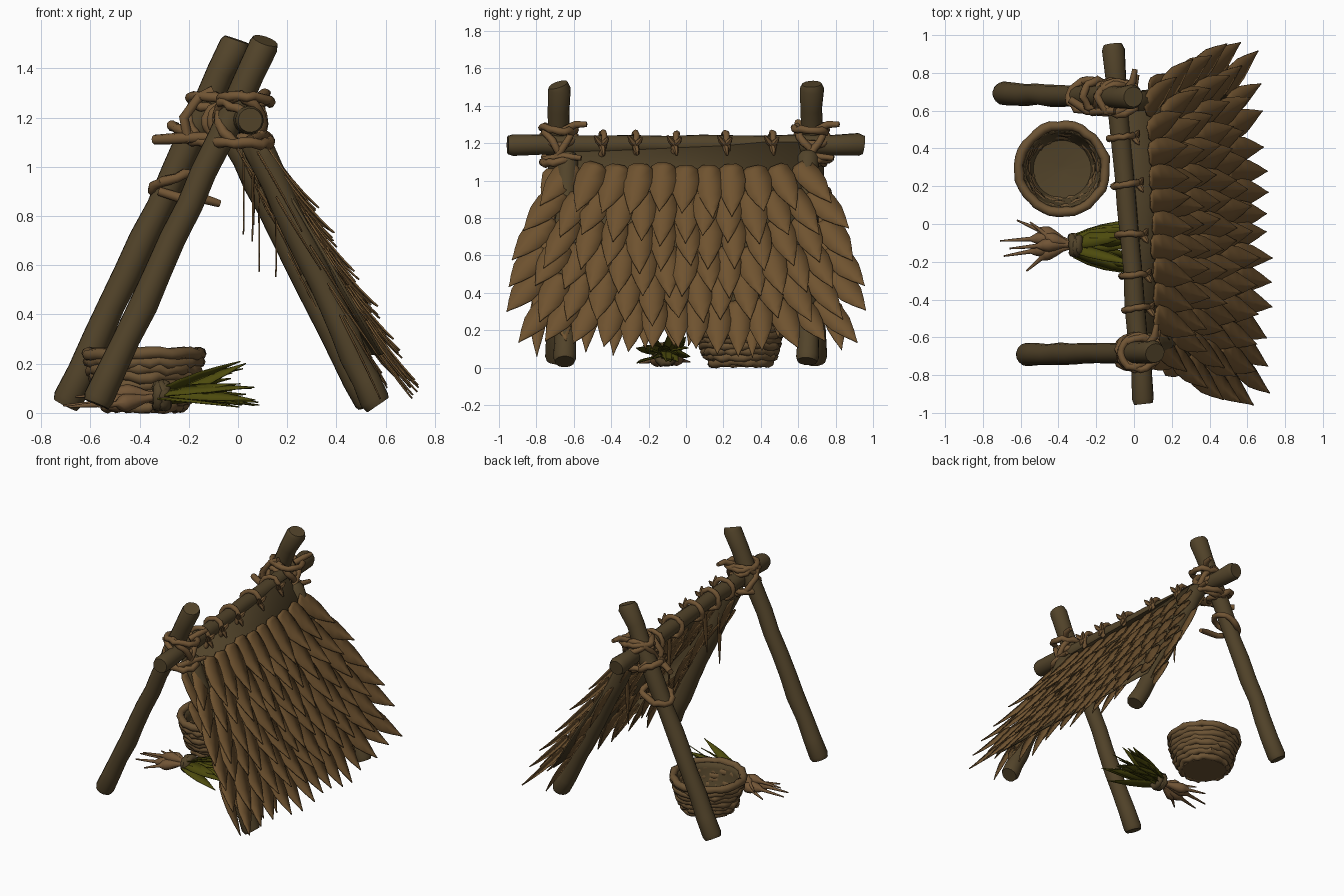
import bpy, bmesh, math, random
from mathutils import Vector as V

if "Cube" in bpy.data.objects:
    bpy.data.objects.remove(bpy.data.objects["Cube"])

random.seed(4)
R = random.uniform


def material(name, rgb):
    m = bpy.data.materials.new(name)
    m.diffuse_color = (*rgb, 1)
    m.use_nodes = True
    m.node_tree.nodes["Principled BSDF"].inputs["Base Color"].default_value = m.diffuse_color
    return m


WOOD = material("dark wood", (0.085, 0.057, 0.023))
THATCH = material("dry thatch", (0.160, 0.086, 0.029))
ROPE = material("rope", (0.165, 0.090, 0.034))
BASKET = material("basket weave", (0.150, 0.087, 0.034))
ROOT = material("roots", (0.165, 0.089, 0.036))
GREEN = material("green leaves", (0.074, 0.070, 0.004))


def finish(name, bm, mat, solid=0, angle=50):
    bmesh.ops.recalc_face_normals(bm, faces=bm.faces)
    me = bpy.data.meshes.new(name)
    bm.to_mesh(me)
    bm.free()
    ob = bpy.data.objects.new(name, me)
    bpy.context.collection.objects.link(ob)
    me.materials.append(mat)
    if solid:
        mod = ob.modifiers.new("thickness", "SOLIDIFY")
        mod.thickness, mod.offset = solid, 0
    bpy.ops.object.select_all(action="DESELECT")
    ob.select_set(True)
    bpy.context.view_layer.objects.active = ob
    bpy.ops.object.shade_smooth_by_angle(angle=math.radians(angle))
    return ob


def tube(bm, pts, radii, n=10, closed=False, u=None):
    """Round section swept along points."""
    pts = [V(p) for p in pts]
    k = len(pts)
    rings = []
    for i, p in enumerate(pts):
        a = pts[i - 1] if (i or closed) else p
        b = pts[(i + 1) % k] if (i < k - 1 or closed) else p
        t = (b - a).normalized()
        if u is None:
            u = t.orthogonal()
        u = (u - t * u.dot(t)).normalized()
        w = t.cross(u)
        rings.append([bm.verts.new(p + (u * math.cos(q) + w * math.sin(q)) * radii[i])
                      for q in (2 * math.pi * j / n for j in range(n))])
    for i in range(k if closed else k - 1):
        A, B = rings[i], rings[(i + 1) % k]
        for j in range(n):
            bm.faces.new((A[j], A[(j + 1) % n], B[(j + 1) % n], B[j]))
    if not closed:
        bm.faces.new(rings[0])
        bm.faces.new(rings[-1])


def pole(name, a, b, r):
    """Knobbly branch, a little thicker at its worn ends."""
    a, b = V(a), V(b)
    ts = [0, 0.015] + [i / 11 for i in range(1, 11)] + [0.985, 1]
    pts = [a.lerp(b, t) + V((R(-1, 1), R(-1, 1), R(-1, 1))) * 0.004 for t in ts]
    rad = [r * R(0.96, 1.05) * (1 + 0.13 * abs(2 * t - 1) ** 3) for t in ts]
    rad[0] = rad[-1] = r * 0.95
    bm = bmesh.new()
    tube(bm, pts, rad, 14)
    finish(name, bm, WOOD)


def loop(bm, c, axis, ru, rv, thick, wob=0.008, n=20, u=None, side=8):
    """Closed rope ring around an axis; ru and rv are its two radii."""
    axis = V(axis).normalized()
    u = (V(u) - axis * V(u).dot(axis)).normalized() if u else axis.orthogonal().normalized()
    w = axis.cross(u)
    pts = []
    for i in range(n):
        q = 2 * math.pi * i / n
        pts.append(V(c) + u * math.cos(q) * ru + w * math.sin(q) * rv
                   + V((R(-1, 1), R(-1, 1), R(-1, 1))) * wob)
    tube(bm, pts, [thick * R(0.9, 1.1) for _ in pts], side, True, axis)


def leaf(bm, o, d, n, length, width, curl, sway=0.0):
    """Pointed leaf with a slight midrib, bent along its normal."""
    o, d, n = V(o), V(d).normalized(), V(n)
    s = d.cross(n).normalized()
    n = s.cross(d).normalized()
    rows = []
    for t, w in ((0, .45), (.07, .85), (.3, 1), (.55, .86), (.78, .46), (.92, .16), (1, .02)):
        p = o + d * length * t + n * curl * t * t + s * sway * t * t
        h = s * width * w / 2
        rows.append([bm.verts.new(q) for q in (p - h, p + n * width * w * 0.04, p + h)])
    for A, B in zip(rows, rows[1:]):
        for j in (0, 1):
            bm.faces.new((A[j], A[j + 1], B[j + 1], B[j]))


# Frame: ridge pole, tall leaning legs, short legs under the roof
pole("ridge_pole", (0.052, -0.95, 1.19), (-0.115, 0.95, 1.19), 0.052)
pole("front_tall_leg", (-0.575, -0.69, 0.035), (0.115, -0.68, 1.515), 0.056)
pole("back_tall_leg", (-0.70, 0.69, 0.035), (-0.005, 0.67, 1.515), 0.056)
pole("front_roof_leg", (0.565, -0.65, 0.035), (0.06, -0.64, 1.13), 0.056)
pole("back_roof_leg", (0.535, 0.65, 0.035), (-0.02, 0.65, 1.13), 0.056)


# Roof backing sheet
def roof(y, z, lift=0.0):
    return V((0.085 - 0.045 * y + (1.1 - z) * 0.575 + lift * 0.865, y, z + lift * 0.5))


bm = bmesh.new()
grid = [[bm.verts.new(roof(sy * w, z, -0.025)) for sy in (-1, 1)]
        for z, w in ((1.215, .6), (1.0, .66), (.6, .74), (.25, .76))]
for A, B in zip(grid, grid[1:]):
    bm.faces.new((A[0], A[1], B[1], B[0]))
finish("roof_backing", bm, WOOD, 0.012)

# Thatch: six overlapping rows, fanned outwards at both ends
N = V((0.865, 0, 0.5))
bm = bmesh.new()
for i, hw in enumerate((.60, .67, .73, .77, .785, .71)):
    z = 1.085 - 0.144 * i
    count = round(2 * hw / 0.118) + i % 2
    for k in range(count + 1):
        f = 2 * k / count - 1
        a = math.radians(35) * f * abs(f) + R(-.05, .05)
        d = V((0.5 * math.cos(a), math.sin(a), -0.865 * math.cos(a)))
        leaf(bm, roof(f * hw, z + R(-.012, .012), 0.004 * (k % 2) - .004), d, N,
             R(.31, .36), R(.135, .155), R(.03, .06), R(-.02, .02))
finish("thatch_leaves", bm, THATCH, 0.007)

# Ragged strips on the inside, and long ones hanging free
bm = bmesh.new()
for z in (1.1, .92, .74, .56, .42):
    for k in range(12):
        y = (k / 5.5 - 1) * (0.78 - 0.15 * (z - .5)) + R(-.03, .03)
        leaf(bm, roof(y, z + R(-.04, .04), R(-.1, -.036)), (R(.42, .62), R(-.15, .15), -0.86),
             -N, R(.28, .38), R(.09, .14), R(-.01, .03), R(-.03, .03))
for y, z in ((-.6, .97), (.55, 1.0), (-.3, 1.1), (.1, 1.08), (.4, 1.12)):
    leaf(bm, roof(y, z, -0.04), (0.03, R(-.1, .1), -1), -N, R(.3, .42), 0.04, 0.01)
finish("inner_thatch_strips", bm, THATCH, 0.006)

# Joint lashings: crossed loops round the ridge and legs with loose ends
LEAN = V((0.69, 0, 1.47))
for name, y, xr, xl in (("front", -.68, .03, -.01), ("back", .67, -.09, -.12)):
    bm = bmesh.new()
    xm = (xr + xl) / 2
    loop(bm, (xm + .02, y, 1.275), (.1, .12, 1), .105, .085, .02, u=(1, 0, 0))
    loop(bm, (xm + .01, y, 1.105), (.05, -.1, 1), .115, .09, .02, u=(1, 0, 0))
    for s in (-1, 1):
        loop(bm, (xm, y, 1.19), (.25, s * .8, .6), .095, .12, .02, u=(1, 0, 0))
    loop(bm, (xm, y, 1.23), LEAN, .09, .085, .019)
    tube(bm, [(xm + .06, y + .03, 1.27), (xm + .1, y + .09, 1.3), (xm + .11, y + .15, 1.3)],
         [.02, .02, .014], 8)
    tube(bm, [(xm + .04, y - .08, 1.11), (xm + .1, y + .02, 1.13), (xm + .12, y + .12, 1.12)],
         [.02, .02, .014], 8)
    finish(name + "_lashing", bm, ROPE)

# Spare rope on the back tall leg
bm = bmesh.new()
loop(bm, (-.25, .68, .94), (-.35, .25, 1), .1, .085, .021, u=(1, 0, 0))
loop(bm, (-.19, .68, 1.13), LEAN, .08, .08, .02)
tube(bm, [(-.34, .66, 1.11), (-.25, .60, 1.115), (-.15, .59, 1.12), (-.03, .6, 1.12)],
     [.02, .023, .021, .018], 8)
tube(bm, [(-.32, .62, .9), (-.24, .6, .875), (-.14, .6, .87), (-.075, .62, .85)],
     [.018, .02, .02, .015], 8)
tube(bm, [(-.2, .6, 1.1), (-.22, .59, 1.2), (-.16, .6, 1.28), (-.1, .6, 1.31)], [.02] * 4, 8)
finish("back_leg_rope", bm, ROPE)

# Small ties along the ridge
bm = bmesh.new()
for y in (-.45, -.27, -.06, .21, .46):
    x = -.032 - .088 * y
    loop(bm, (x + .005, y, 1.188), (R(-.2, .1), 1, R(-.2, .2)), .068, .064, .017, .004)
    for dy, dz in ((-.04, .05), (.035, .04), (.01, -.055)):
        tube(bm, [(x + .07, y, 1.19), (x + .09, y + dy * .6, 1.19 + dz * .5),
                  (x + .1, y + dy, 1.19 + dz)], [.017, .016, .005], 6)
finish("ridge_ties", bm, ROPE)

# Basket: wobbly coils, twisted rim, dark inside
C = V((-.38, .29, 0))
bm = bmesh.new()
for i in range(7):
    z = .028 + i * .03
    r = (.155, .175, .187, .196, .205, .213, .22)[i]
    loop(bm, C + V((0, 0, z)), (0, 0, 1), r, r, .024, .009, 36)
loop(bm, C + V((0, 0, .24)), (0, 0, 1), .23, .23, .025, .006, 36)
base = bmesh.ops.create_cone(bm, cap_ends=True, segments=28, radius1=.15, radius2=.155, depth=.02)
for v in base["verts"]:
    v.co += C + V((0, 0, .014))
finish("basket_coils", bm, BASKET)

bm = bmesh.new()
prev = None
for r, z in ((.205, .24), (.198, .2), (.175, .11), (.155, .07), (.02, .055)):
    ring = [bm.verts.new(C + V((r * math.cos(q), r * math.sin(q), z)))
            for q in (math.tau * j / 28 for j in range(28))]
    if prev:
        for j in range(28):
            bm.faces.new((prev[j], prev[(j + 1) % 28], ring[(j + 1) % 28], ring[j]))
    prev = ring
bm.faces.new(prev)
finish("basket_inside", bm, WOOD, 0.006)

# Bundle of bulbous roots with thin tails
T = V((-.31, -.11, .07))
bm = bmesh.new()
for mx, y, tx, ty, z in ((-.46, -.155, -.57, -.25, .04), (-.49, -.135, -.69, -.17, .04),
                         (-.48, -.075, -.71, -.09, .045), (-.46, -.05, -.62, .02, .045),
                         (-.45, -.11, -.66, -.13, .08), (-.43, -.085, -.55, .01, .075)):
    m, e = V((mx, y, z)), V((tx, ty, max(z - .015, .015)))
    pts = [T, T.lerp(m, .45), T.lerp(m, .75), m, m.lerp(e, .15), m.lerp(e, .3), m.lerp(e, .7), e]
    tube(bm, pts, [.016, .016, .03, .038, .03, .012, .008, .004], 8)
finish("root_bundle", bm, ROOT)

# Binding round the bundle
bm = bmesh.new()
for dx in (-.015, 0, .015):
    loop(bm, T + V((dx, 0, 0)), (1, R(-.15, .15), 0), .042, .045, .022, .004, 16)
finish("bundle_binding", bm, WOOD)

# Green tops of the roots
bm = bmesh.new()
for k in range(20):
    f = R(-1, 1) if k > 9 else k / 4.5 - 1
    up = (-.06, .17, .42)[k % 3] + R(-.06, .06)
    leaf(bm, T + V((-.02, f * .03, R(-.02, .02))), (1, f * .42, up),
         (0, f * .5 + R(-.9, .9), 1), R(.31, .43), R(.055, .08), R(-.045, 0), R(-.02, .02))
finish("green_tops", bm, GREEN, 0.005)
